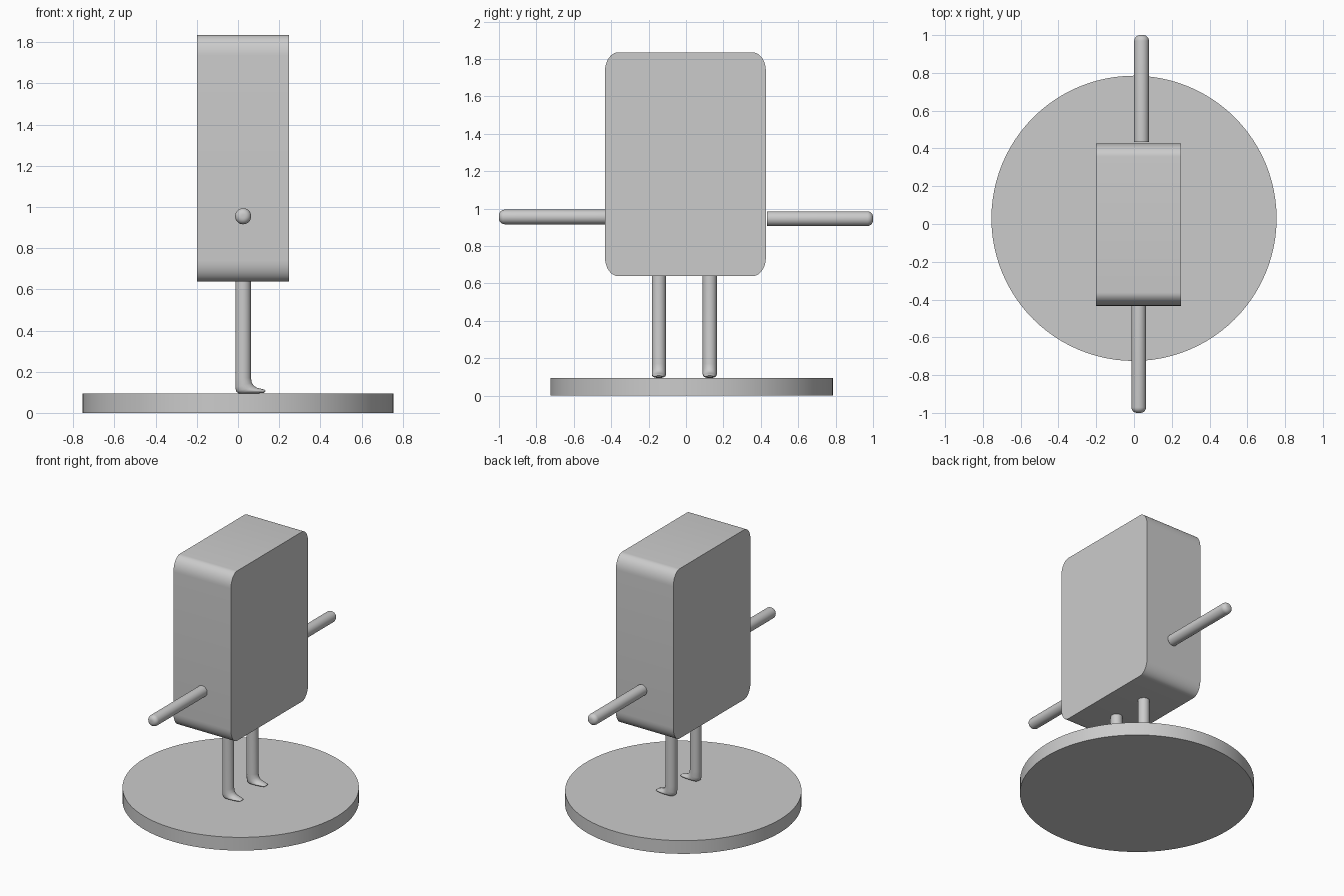
import bpy, bmesh, math
from mathutils import Vector

cube = bpy.data.objects.get("Cube")
if cube:
    bpy.data.objects.remove(cube, do_unlink=True)

grey = bpy.data.materials.new("plain_grey")
grey.use_nodes = True
GREY = (0.6, 0.6, 0.6, 1)
grey.diffuse_color = GREY
grey.node_tree.nodes["Principled BSDF"].inputs["Base Color"].default_value = GREY


def loft(name, rings):
    """Skin a closed solid through rings of points, with flat end caps."""
    bm = bmesh.new()
    loops = [[bm.verts.new(p) for p in ring] for ring in rings]
    n = len(loops[0])
    for a, b in zip(loops, loops[1:]):
        for i in range(n):
            j = (i + 1) % n
            bm.faces.new((a[i], a[j], b[j], b[i]))
    bm.faces.new(loops[0])
    bm.faces.new(loops[-1])
    bmesh.ops.recalc_face_normals(bm, faces=bm.faces)
    mesh = bpy.data.meshes.new(name)
    bm.to_mesh(mesh)
    bm.free()
    mesh.materials.append(grey)
    obj = bpy.data.objects.new(name, mesh)
    bpy.context.collection.objects.link(obj)
    bpy.ops.object.select_all(action='DESELECT')
    obj.select_set(True)
    bpy.context.view_layer.objects.active = obj
    bpy.ops.object.shade_smooth_by_angle(angle=math.radians(40))
    return obj


def ring(center, u, v, sides=32):
    """Ellipse around center spanned by the half-axes u and v."""
    c, u, v = Vector(center), Vector(u), Vector(v)
    angles = [2 * math.pi * i / sides for i in range(sides)]
    return [c + u * math.cos(a) + v * math.sin(a) for a in angles]


# Base disc
R = 0.755
loft("base_disc", [ring((0, 0.03, z), (R, 0, 0), (0, R, 0), 96) for z in (0, 0.093)])

# Body: slab with rounded corners in side profile
HALF_Y, HALF_Z, RY, RZ, STEPS = 0.43, 0.598, 0.07, 0.1, 10


def body_outline(x):
    points = []
    for corner, (sy, sz) in enumerate([(1, 1), (-1, 1), (-1, -1), (1, -1)]):
        for i in range(STEPS + 1):
            a = math.pi / 2 * (corner + i / STEPS)
            points.append((x, -0.003 + sy * (HALF_Y - RY) + RY * math.cos(a),
                           1.237 + sz * (HALF_Z - RZ) + RZ * math.sin(a)))
    return points


loft("body", [body_outline(x) for x in (-0.2, 0.248)])

# Arms: rods with rounded outer ends
ARM_R, FILLET = 0.039, 0.03
for name, side, x, z in (("front_arm", -1, 0.025, 0.955), ("back_arm", 1, 0.04, 0.946)):
    profile = [(0.434, ARM_R)]
    for i in range(7):
        a = math.pi / 2 * i / 6
        profile.append((1 - FILLET + FILLET * math.sin(a),
                        ARM_R - FILLET + FILLET * math.cos(a)))
    loft(name, [ring((x, side * d, z), (r, 0, 0), (0, 0, r)) for d, r in profile])

# Legs: each section runs from a heel-side point to a toe-side point (x, z) with a half width
SECTIONS = [
    ((-0.013, 0.645), (0.063, 0.645), 0.038),
    ((-0.013, 0.17), (0.063, 0.17), 0.038),
    ((-0.013, 0.125), (0.067, 0.147), 0.038),
    ((-0.009, 0.104), (0.077, 0.132), 0.038),
    ((0.005, 0.094), (0.09, 0.123), 0.037),
    ((0.05, 0.094), (0.113, 0.117), 0.034),
    ((0.10, 0.095), (0.128, 0.113), 0.027),
    ((0.125, 0.097), (0.135, 0.107), 0.018),
]
for name, y in (("front_leg", -0.145), ("back_leg", 0.127)):
    rings = []
    for (hx, hz), (tx, tz), w in SECTIONS:
        rings.append(ring(((hx + tx) / 2, y, (hz + tz) / 2),
                          ((tx - hx) / 2, 0, (tz - hz) / 2), (0, w, 0), 24))
    loft(name, rings)
